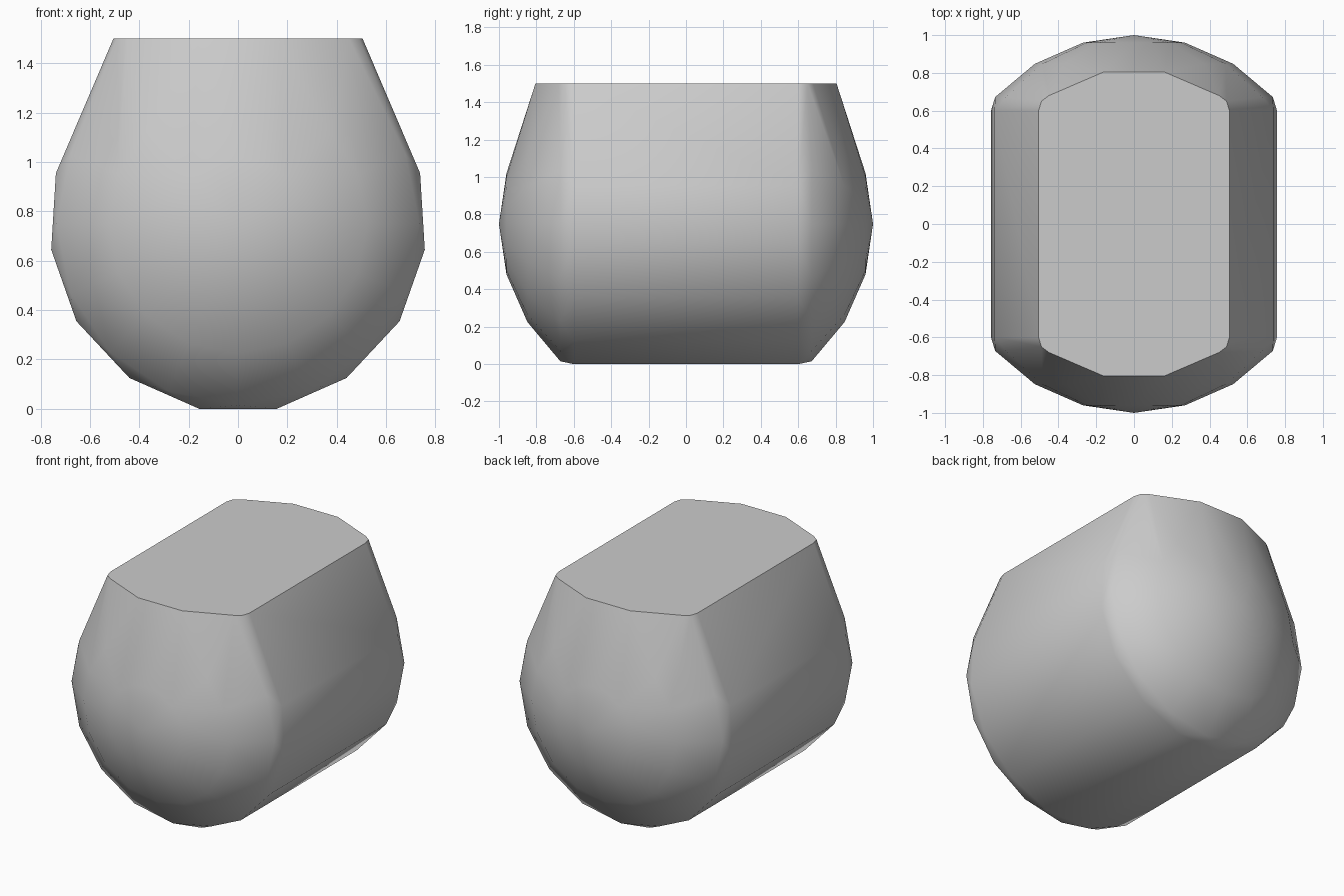
import bpy, bmesh, math

cube = bpy.data.objects.get("Cube")
if cube:
    bpy.data.objects.remove(cube, do_unlink=True)

grey = bpy.data.materials.new("plain grey")
grey.use_nodes = True
colour = (0.6, 0.6, 0.6, 1)
grey.diffuse_color = colour
grey.node_tree.nodes["Principled BSDF"].inputs["Base Color"].default_value = colour

MID = 0.75      # height of the barrel axis
SEGMENTS = 16   # sides of each domed end
points = []

# Long barrel sides: cross-section (x, z) swept between the ends
for x, z in [(0.157, 0), (0.44, 0.125), (0.655, 0.355), (0.757, 0.645), (0.738, 0.955)]:
    points += [(sx * x, sy * 0.6, z) for sx in (-1, 1) for sy in (-1, 1)]

# Flat top outline (x, y)
for x, y in [(0.16, 0.805), (0.45, 0.68), (0.49, 0.65), (0.505, 0.6)]:
    points += [(sx * x, sy * y, 1.5) for sx in (-1, 1) for sy in (-1, 1)]

# Domed ends: rings (radius, y) around a pole
for side in (-1, 1):
    points.append((0, side, MID))
    for radius, y in [(0.27, 0.96), (0.525, 0.848), (0.735, 0.672)]:
        for i in range(SEGMENTS):
            a = math.tau * i / SEGMENTS
            points.append((radius * math.cos(a), side * y, MID + radius * math.sin(a)))

# Wrap everything in one skin, then merge coplanar triangles
bm = bmesh.new()
for p in points:
    if p[2] < 1.45 or p[2] == 1.5:
        bm.verts.new(p)
result = bmesh.ops.convex_hull(bm, input=bm.verts)
loose = [v for v in bm.verts if not v.link_faces]
bmesh.ops.delete(bm, geom=loose, context="VERTS")
bmesh.ops.dissolve_limit(bm, angle_limit=math.radians(1), verts=bm.verts, edges=bm.edges)
bmesh.ops.recalc_face_normals(bm, faces=bm.faces)

# Smooth skin with crisp top rim and crisp lower side panels
for face in bm.faces:
    face.smooth = True
for edge in bm.edges:
    a, b = (v.co for v in edge.verts)
    rim = any(f.normal.z > 0.99 for f in edge.link_faces)
    lower_crease = abs(a.y - b.y) > 0.8 and max(a.z, b.z) < 0.4
    edge.smooth = not (rim or lower_crease)

mesh = bpy.data.meshes.new("barrel_body")
bm.to_mesh(mesh)
bm.free()
mesh.materials.append(grey)
body = bpy.data.objects.new("barrel_body", mesh)
bpy.context.collection.objects.link(body)
